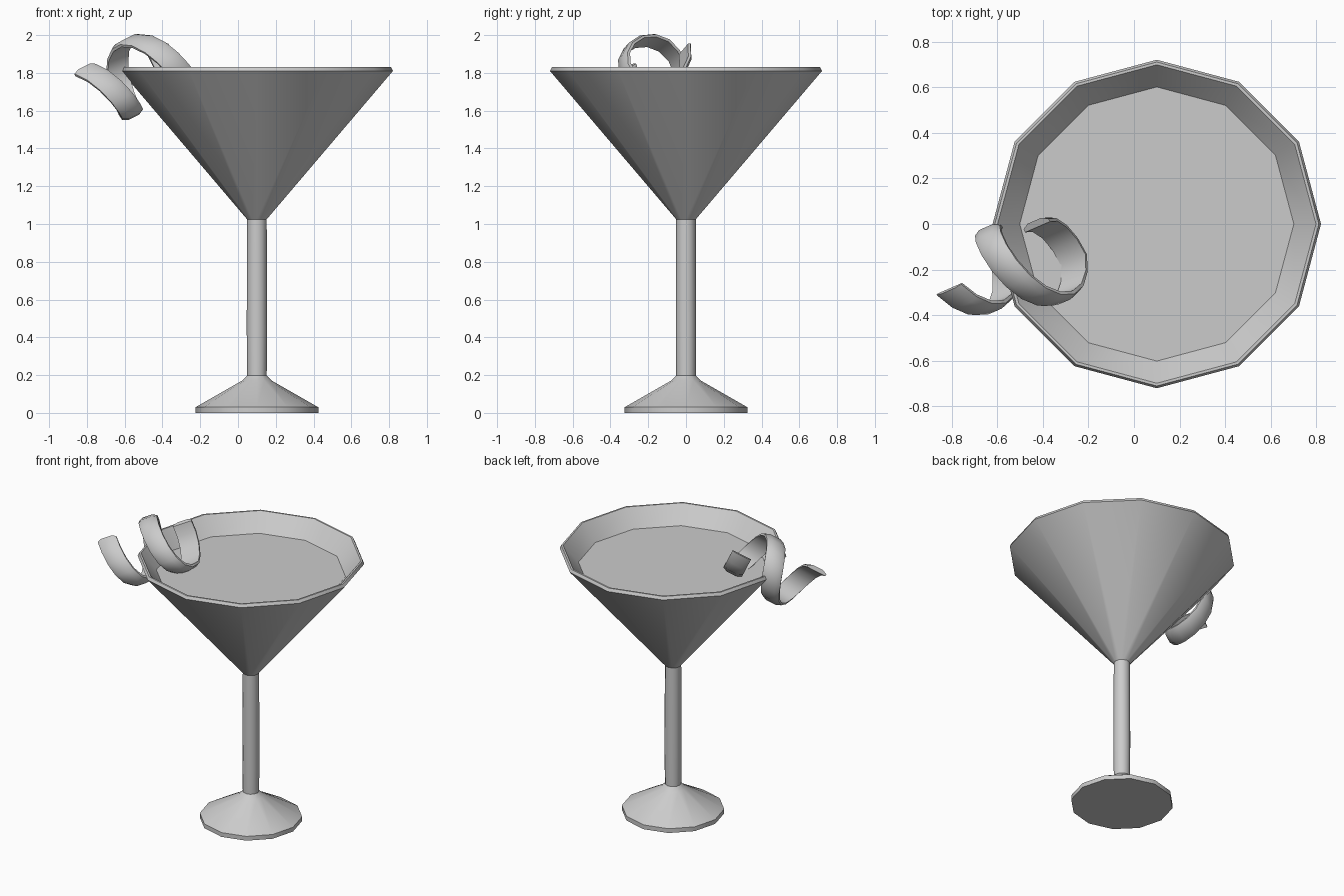
import bpy, bmesh
from math import sin, cos, pi, radians
from mathutils import Vector

cube = bpy.data.objects.get("Cube")
if cube:
    bpy.data.objects.remove(cube)

SIDES = 12
CENTRE = Vector((0.1, 0, 0))

grey = bpy.data.materials.new("plain grey")
grey.use_nodes = True
colour = (0.6, 0.6, 0.6, 1)
grey.diffuse_color = colour
grey.node_tree.nodes["Principled BSDF"].inputs["Base Color"].default_value = colour


def finish(name, bm, angle=35):
    """Turn a bmesh into a smooth-shaded object with sharp corners kept."""
    bmesh.ops.recalc_face_normals(bm, faces=bm.faces)
    mesh = bpy.data.meshes.new(name)
    bm.to_mesh(mesh)
    bm.free()
    mesh.materials.append(grey)
    obj = bpy.data.objects.new(name, mesh)
    bpy.context.collection.objects.link(obj)
    bpy.ops.object.select_all(action='DESELECT')
    obj.select_set(True)
    bpy.context.view_layer.objects.active = obj
    bpy.ops.object.shade_smooth_by_angle(angle=radians(angle))
    return obj


def bridge(bm, a, b):
    for i in range(len(a)):
        j = (i + 1) % len(a)
        bm.faces.new((a[i], a[j], b[j], b[i]))


def lathe(name, profile, cap_start=False, cap_end=False):
    """Revolve (radius, height) pairs about the glass axis."""
    bm = bmesh.new()
    rings = []
    for r, z in profile:
        rings.append([bm.verts.new(CENTRE + Vector((r * cos(2 * pi * k / SIDES),
                                                    r * sin(2 * pi * k / SIDES), z)))
                      for k in range(SIDES)])
    for a, b in zip(rings, rings[1:]):
        bridge(bm, a, b)
    if cap_start:
        bm.faces.new(rings[0])
    if cap_end:
        bm.faces.new(rings[-1])
    return finish(name, bm)


# Glass: foot, stem, thin-walled bowl and the drink inside
lathe("foot", [(0.325, 0), (0.325, 0.03), (0.08, 0.17), (0.052, 0.197)], cap_start=True)
lathe("stem", [(0.052, 0.197), (0.054, 0.45), (0.052, 1.03)])
lathe("bowl", [(0.052, 1.025), (0.72, 1.81), (0.71, 1.83), (0.698, 1.83),
               (0.6, 1.715), (0.03, 1.05)], cap_end=True)
lathe("drink", [(0.601, 1.716)], cap_start=True)

# Citrus twist: a bulged ribbon wound as a tilted helix over the rim
UP = Vector((-0.45, 0, 0.9))
SIDE = Vector((-0.4, 0.92, 0))
AXIS = UP.cross(SIDE).normalized()
DRIFT = Vector((-0.3, -0.04, -0.15))
START = Vector((-0.34, -0.16, 1.89))
RADIUS, HALF = 0.19, 0.065
# cross-section as (along the axis, away from the axis)
SECTION = [(-HALF, -0.025), (-HALF, -0.01), (-0.035, 0.005), (0.035, 0.005),
           (HALF, -0.01), (HALF, -0.025)]
FIRST, LAST, STEPS = -0.29, 1.43, 24

bm = bmesh.new()
rings = []
for i in range(STEPS + 1):
    t = FIRST + (LAST - FIRST) * i / STEPS
    out = -cos(2 * pi * t) * UP - sin(2 * pi * t) * SIDE
    mid = START + DRIFT * max(t, 0)
    rings.append([bm.verts.new(mid + AXIS * w + out * (RADIUS + h)) for w, h in SECTION])
for a, b in zip(rings, rings[1:]):
    bridge(bm, a, b)
bm.faces.new(rings[0])
bm.faces.new(rings[-1])
finish("citrus_twist", bm, 40)
